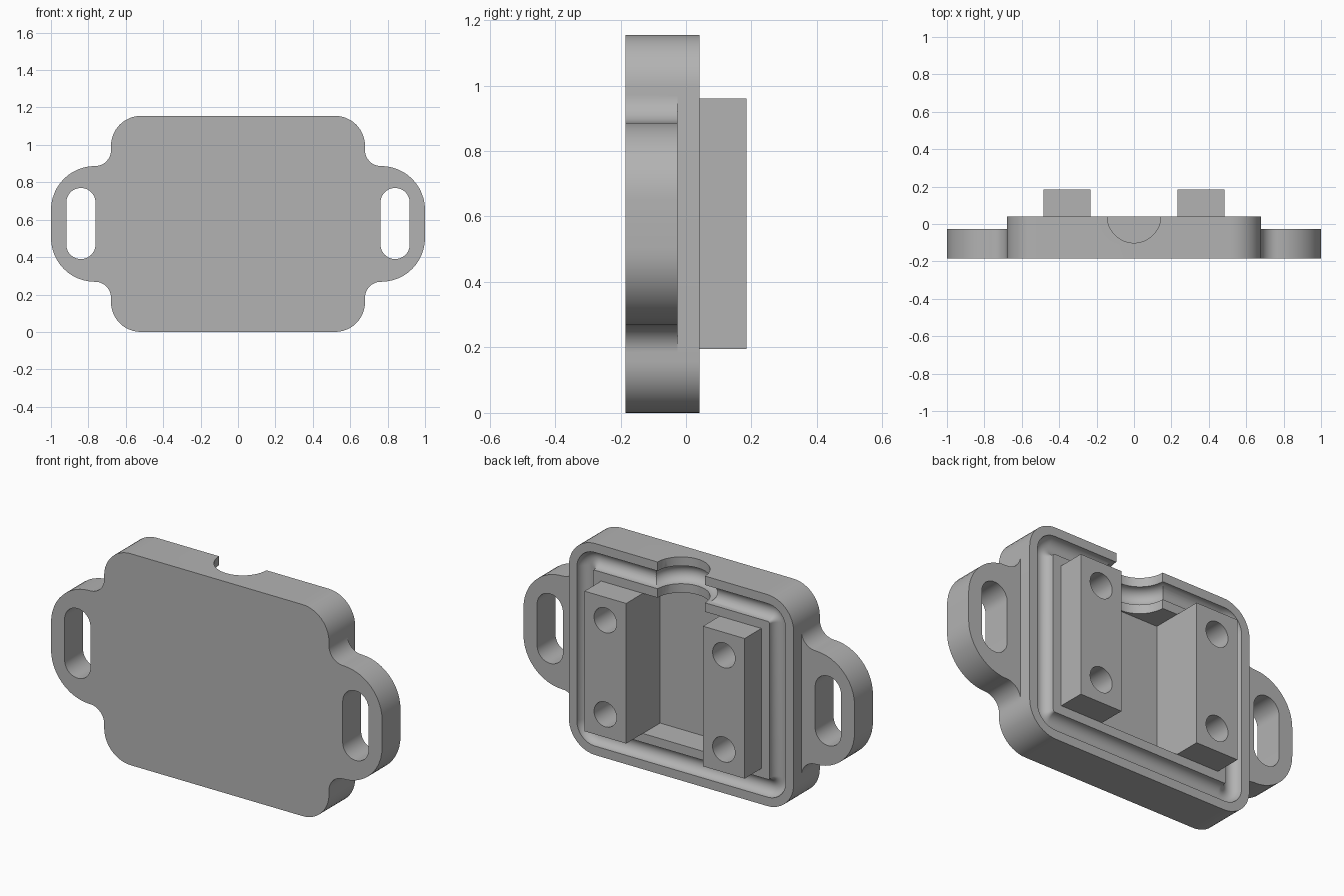
import bpy, bmesh, math

if "Cube" in bpy.data.objects:
    bpy.data.objects.remove(bpy.data.objects["Cube"])

FRONT, EAR_BACK, RIM, POST_BACK = -0.185, -0.026, 0.041, 0.185
HEIGHT = 1.155
MID = HEIGHT / 2

grey = bpy.data.materials.new("plain grey")
grey.diffuse_color = (0.45, 0.45, 0.45, 1)
grey.use_nodes = True
grey.node_tree.nodes["Principled BSDF"].inputs["Base Color"].default_value = grey.diffuse_color


def arc(cx, cz, r, a0, a1, n=12):
    """Points of an arc in the XZ plane, angles in degrees."""
    angles = [math.radians(a0 + (a1 - a0) * i / n) for i in range(n + 1)]
    return [(cx + r * math.cos(a), cz + r * math.sin(a)) for a in angles]


def rounded_rect(cx, cz, hx, hz, r):
    pts = []
    for sx, sz, a in ((1, -1, -90), (1, 1, 0), (-1, 1, 90), (-1, -1, 180)):
        pts += arc(cx + sx * (hx - r), cz + sz * (hz - r), r, a, a + 90)
    return pts


def loft(name, rings, closed=False):
    """Skin a list of (outline, y) rings; open lofts are capped."""
    bm = bmesh.new()
    loops = [[bm.verts.new((x, y, z)) for x, z in pts] for pts, y in rings]
    n = len(loops[0])
    for k in range(len(loops) if closed else len(loops) - 1):
        a, b = loops[k], loops[(k + 1) % len(loops)]
        for i in range(n):
            j = (i + 1) % n
            bm.faces.new((a[i], a[j], b[j], b[i]))
    if not closed:
        bm.faces.new(loops[0])
        bm.faces.new(loops[-1])
    bmesh.ops.remove_doubles(bm, verts=bm.verts, dist=1e-5)
    bmesh.ops.recalc_face_normals(bm, faces=bm.faces)
    mesh = bpy.data.meshes.new(name)
    bm.to_mesh(mesh)
    bm.free()
    obj = bpy.data.objects.new(name, mesh)
    bpy.context.collection.objects.link(obj)
    return obj


def extrude(name, pts, y0, y1):
    return loft(name, [(pts, y0), (pts, y1)])


def box(name, x0, x1, y0, y1, z0, z1):
    return extrude(name, [(x0, z0), (x1, z0), (x1, z1), (x0, z1)], y0, y1)


def cut(target, cutter):
    """Subtract the cutter from the target."""
    mod = target.modifiers.new("cut", 'BOOLEAN')
    mod.operation, mod.solver, mod.object = 'DIFFERENCE', 'EXACT', cutter
    bpy.context.view_layer.objects.active = target
    bpy.ops.object.modifier_apply(modifier=mod.name)


def discard(obj):
    bpy.data.objects.remove(obj, do_unlink=True)


def cut_once(target, cutter):
    cut(target, cutter)
    discard(cutter)


# Housing: full outline with ears, quarter profile mirrored twice
quarter = (arc(0.519, 0.16, 0.16, -90, 0)
           + arc(0.764, 0.183, 0.085, 180, 90)
           + arc(0.765, 0.503, 0.235, -90, 0))
right = quarter + [(x, HEIGHT - z) for x, z in reversed(quarter)]
outline = right + [(-x, z) for x, z in reversed(right)]
housing = extrude("housing", outline, FRONT, RIM)

# Thin the ears from the back and cut their mounting slots
for s in (-1, 1):
    x0, x1 = sorted((s * 0.6792, s * 1.1))
    cut_once(housing, box("ear_cutter", x0, x1, EAR_BACK, 0.3, 0.1, HEIGHT - 0.1))
    slot = rounded_rect(s * 0.84, MID + 0.002, 0.078, 0.19, 0.0779)
    cut_once(housing, extrude("slot_cutter", slot, -0.3, 0.1))

# Round-bottomed seal groove around the rim
G = 0.049
rings = []
for i in range(24):
    a = 2 * math.pi * (i + 0.5) / 24
    d = G * math.cos(a)
    rings.append((rounded_rect(0, MID, 0.582 + d, 0.48 + d, 0.06 + d),
                  RIM + G * math.sin(a)))
cut_once(housing, loft("groove_cutter", rings, closed=True))

# Pocket between the posts
cut_once(housing, box("pocket_cutter", -0.232, 0.232, -0.108, 0.3, 0.195, 0.96))

# Half-round cable notch in the top wall, with the groove carried round it
bpy.ops.mesh.primitive_cylinder_add(vertices=64, radius=0.143, depth=0.28,
                                    location=(0, RIM + 0.001, 1.085))
cut_once(housing, bpy.context.object)
bpy.ops.mesh.primitive_torus_add(major_segments=64, minor_segments=24,
                                 major_radius=0.143, minor_radius=G,
                                 location=(0, RIM + 0.001, MID + 0.48))
cut_once(housing, bpy.context.object)

# Screw posts with two blind holes each, running on into the housing
parts = [housing]
for s, side in ((1, "right"), (-1, "left")):
    x0, x1 = sorted((s * 0.232, s * 0.484))
    post = box(side + "_screw_post", x0, x1, RIM, POST_BACK, 0.195, 0.96)
    for z in (MID - 0.257, MID + 0.257):
        hole = extrude("hole_cutter", arc(s * 0.358, z, 0.068, 0, 352.5, 47), -0.1, 0.3)
        cut(post, hole)
        cut_once(housing, hole)
    parts.append(post)

# Material and shading
for obj in parts:
    obj.data.materials.clear()
    obj.data.materials.append(grey)
    bpy.ops.object.select_all(action='DESELECT')
    obj.select_set(True)
    bpy.context.view_layer.objects.active = obj
    bpy.ops.object.shade_smooth_by_angle(angle=math.radians(30))
